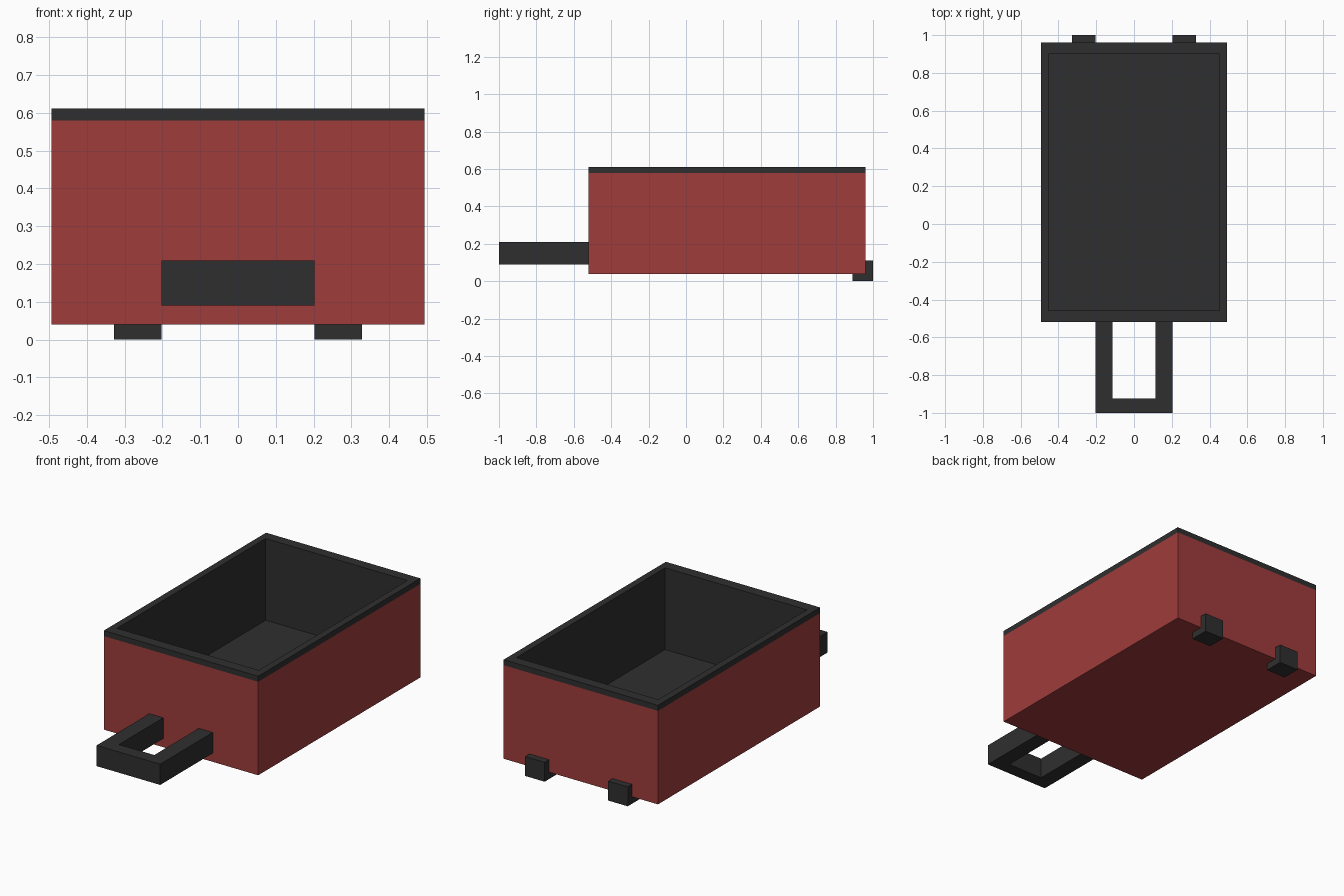
import bpy, bmesh

if "Cube" in bpy.data.objects:
    bpy.data.objects.remove(bpy.data.objects["Cube"])


def material(name, colour):
    m = bpy.data.materials.new(name)
    m.diffuse_color = (*colour, 1.0)
    m.use_nodes = True
    m.node_tree.nodes["Principled BSDF"].inputs["Base Color"].default_value = m.diffuse_color
    return m


RED = material("brick red", (0.35, 0.045, 0.045))
DARK = material("charcoal", (0.028, 0.028, 0.028))


def finish(name, bm, mats):
    bmesh.ops.recalc_face_normals(bm, faces=bm.faces[:])
    mesh = bpy.data.meshes.new(name)
    bm.to_mesh(mesh)
    bm.free()
    for m in mats:
        mesh.materials.append(m)
    obj = bpy.data.objects.new(name, mesh)
    bpy.context.collection.objects.link(obj)
    return obj


def prism(name, outline, offset, mat):
    """Extrude a flat closed outline of 3D points along offset."""
    bm = bmesh.new()
    face = bm.faces.new([bm.verts.new(p) for p in outline])
    ext = bmesh.ops.extrude_face_region(bm, geom=[face], use_keep_orig=True)
    moved = [v for v in ext["geom"] if isinstance(v, bmesh.types.BMVert)]
    bmesh.ops.translate(bm, verts=moved, vec=offset)
    return finish(name, bm, [mat])


# Open drawer box: rectangular rings lofted up the outside, over the rim, down inside
OUTER = (0.493, -0.52, 0.96)   # half width, front y, back y
INNER = (0.453, -0.457, 0.90)
bm = bmesh.new()
rings = []
for (w, y0, y1), z in ((OUTER, 0.04), (OUTER, 0.58), (OUTER, 0.612),
                       (INNER, 0.612), (INNER, 0.14)):
    rings.append([bm.verts.new((x, y, z)) for x, y in
                  ((-w, y0), (w, y0), (w, y1), (-w, y1))])
bm.faces.new(rings[0][::-1])
for level, (a, b) in enumerate(zip(rings, rings[1:])):
    for i in range(4):
        j = (i + 1) % 4
        f = bm.faces.new((a[i], a[j], b[j], b[i]))
        f.material_index = 0 if level == 0 else 1   # rim and lining are dark
bm.faces.new(rings[-1]).material_index = 1
finish("drawer_box", bm, [RED, DARK])

# U-shaped pull handle on the front
handle = [(-0.203, -0.52), (-0.203, -1.0), (0.203, -1.0), (0.203, -0.52),
          (0.113, -0.52), (0.113, -0.925), (-0.113, -0.925), (-0.113, -0.52)]
prism("front_handle", [(x, y, 0.09) for x, y in handle], (0, 0, 0.12), DARK)

# L-shaped feet wrapping the lower back edge
foot = [(0.89, 0.0), (1.0, 0.0), (1.0, 0.112), (0.96, 0.112), (0.96, 0.04), (0.89, 0.04)]
for side, x in (("left", -0.328), ("right", 0.203)):
    prism(f"back_foot_{side}", [(x, y, z) for y, z in foot], (0.125, 0, 0), DARK)
